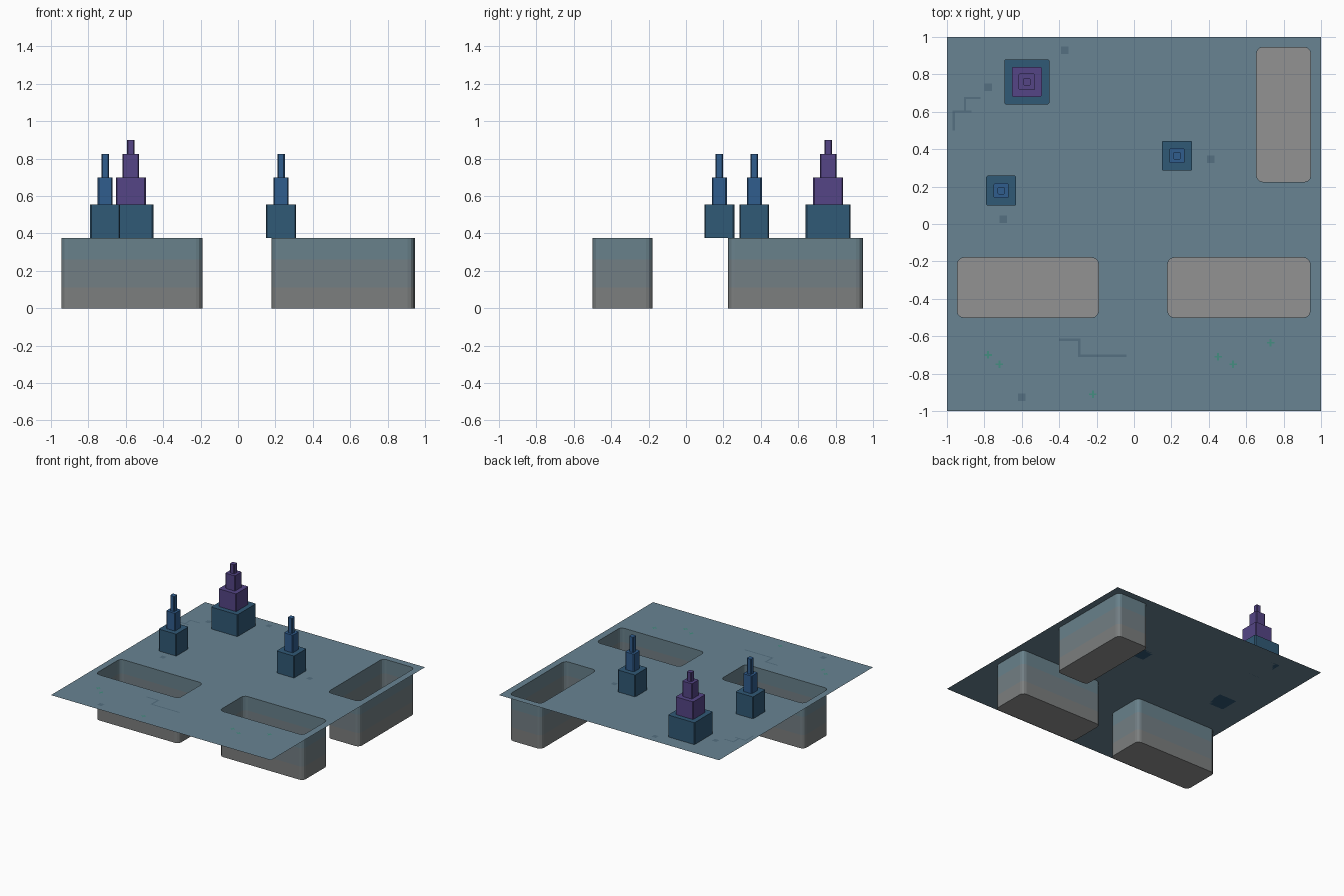
import bpy, bmesh
from math import sin, cos, pi

if "Cube" in bpy.data.objects:
    bpy.data.objects.remove(bpy.data.objects["Cube"])

TOP = 0.375  # ground level


def material(name, rgb):
    m = bpy.data.materials.new(name)
    m.diffuse_color = (*rgb, 1)
    m.use_nodes = True
    m.node_tree.nodes["Principled BSDF"].inputs["Base Color"].default_value = m.diffuse_color
    return m


GROUND = material("slate_blue", (0.14, 0.23, 0.29))
LINE = material("dark_slate", (0.09, 0.16, 0.22))
GREEN = material("green", (0.06, 0.27, 0.22))
WALL = [material("wall_upper", (0.14, 0.22, 0.26)),
        material("wall_middle", (0.17, 0.21, 0.23)),
        material("wall_lower", (0.20, 0.21, 0.21))]
FLOOR = material("floor_grey", (0.29, 0.29, 0.29))
BASE = material("base_blue", (0.03, 0.10, 0.18))
BLUE = material("spire_blue", (0.03, 0.11, 0.27))
PURPLE = material("spire_purple", (0.09, 0.06, 0.24))


def finish(bm, name, mats):
    me = bpy.data.meshes.new(name)
    bm.to_mesh(me)
    bm.free()
    for m in mats:
        me.materials.append(m)
    ob = bpy.data.objects.new(name, me)
    bpy.context.collection.objects.link(ob)
    return ob


def rounded_rect(x0, x1, y0, y1, r, steps=3):
    pts = []
    corners = [(x1 - r, y1 - r), (x0 + r, y1 - r), (x0 + r, y0 + r), (x1 - r, y0 + r)]
    for q, (cx, cy) in enumerate(corners):
        for i in range(steps + 1):
            a = (q + i / steps) * pi / 2
            pts.append((cx + r * cos(a), cy + r * sin(a)))
    return pts


def ring(bm, pts, z):
    return [bm.verts.new((x, y, z)) for x, y in pts]


# Sunken pits: open-topped shells hanging below the ground
PITS = {"left_pit": (-0.945, -0.19, -0.5, -0.18),
        "right_pit": (0.18, 0.942, -0.5, -0.18),
        "back_pit": (0.655, 0.945, 0.225, 0.945)}
for name, rect in PITS.items():
    bm = bmesh.new()
    pts = rounded_rect(*rect, 0.035)
    rings = [ring(bm, pts, z) for z in (TOP, 0.26, 0.11, 0)]
    n = len(pts)
    for k in range(3):
        for i in range(n):
            j = (i + 1) % n
            f = bm.faces.new((rings[k][i], rings[k][j], rings[k + 1][j], rings[k + 1][i]))
            f.material_index = k
    bm.faces.new(rings[-1]).material_index = 3
    finish(bm, name, WALL + [FLOOR])

# Ground sheet with the pit openings cut out
bm = bmesh.new()
outlines = [[(-1, -1), (1, -1), (1, 1), (-1, 1)]]
outlines += [rounded_rect(*rect, 0.035) for rect in PITS.values()]
edges = []
for pts in outlines:
    vs = ring(bm, pts, TOP)
    edges += [bm.edges.new((vs[i - 1], vs[i])) for i in range(len(vs))]
bmesh.ops.triangle_fill(bm, use_beauty=True, use_dissolve=False, edges=edges, normal=(0, 0, 1))
for f in bm.faces:
    f.normal_update()
    if f.normal.z < 0:
        f.normal_flip()
finish(bm, "ground", [GROUND])


# Flat surface markings
def markings(name, rects, mat):
    bm = bmesh.new()
    for x0, x1, y0, y1 in rects:
        bm.faces.new(ring(bm, [(x0, y0), (x1, y0), (x1, y1), (x0, y1)], TOP + 0.001))
    finish(bm, name, [mat])


markings("ground_traces", [
    (-0.40, -0.285, -0.625, -0.612), (-0.30, -0.285, -0.71, -0.625), (-0.285, -0.04, -0.71, -0.697),
    (-0.97, -0.87, 0.595, 0.608), (-0.97, -0.958, 0.50, 0.595),
    (-0.91, -0.897, 0.608, 0.68), (-0.897, -0.82, 0.668, 0.68)], LINE)
squares = [(-0.78, 0.73), (-0.37, 0.93), (0.41, 0.345), (-0.70, 0.025), (-0.60, -0.925)]
markings("ground_squares", [(x - .02, x + .02, y - .02, y + .02) for x, y in squares], LINE)
crosses = [(-0.78, -0.70), (-0.72, -0.75), (-0.22, -0.91), (0.45, -0.71), (0.53, -0.75), (0.73, -0.635)]
markings("ground_crosses", [(x - a, x + a, y - b, y + b) for x, y in crosses
                            for a, b in ((.02, .005), (.005, .02))], GREEN)


# Stepped towers: stacks of square tiers with narrow chamfered corners
def tower(name, x, y, tiers, colour):
    z = TOP
    for k, (width, top) in enumerate(tiers):
        h = width / 2
        bm = bmesh.new()
        pts = rounded_rect(x - h, x + h, y - h, y + h, 0.006, 1)
        low, high = ring(bm, pts, z), ring(bm, pts, top)
        for i in range(len(pts)):
            bm.faces.new((low[i - 1], low[i], high[i], high[i - 1]))
        bm.faces.new(high)
        bm.faces.new(low[::-1])
        finish(bm, f"{name}_tier_{k + 1}", [BASE if k == 0 else colour])
        z = top


SMALL = [(0.16, 0.555), (0.08, 0.70), (0.04, 0.825)]
LARGE = [(0.24, 0.555), (0.16, 0.70), (0.088, 0.825), (0.04, 0.90)]
tower("left_tower", -0.71, 0.178, SMALL, BLUE)
tower("right_tower", 0.23, 0.365, SMALL, BLUE)
tower("purple_tower", -0.573, 0.76, LARGE, PURPLE)
